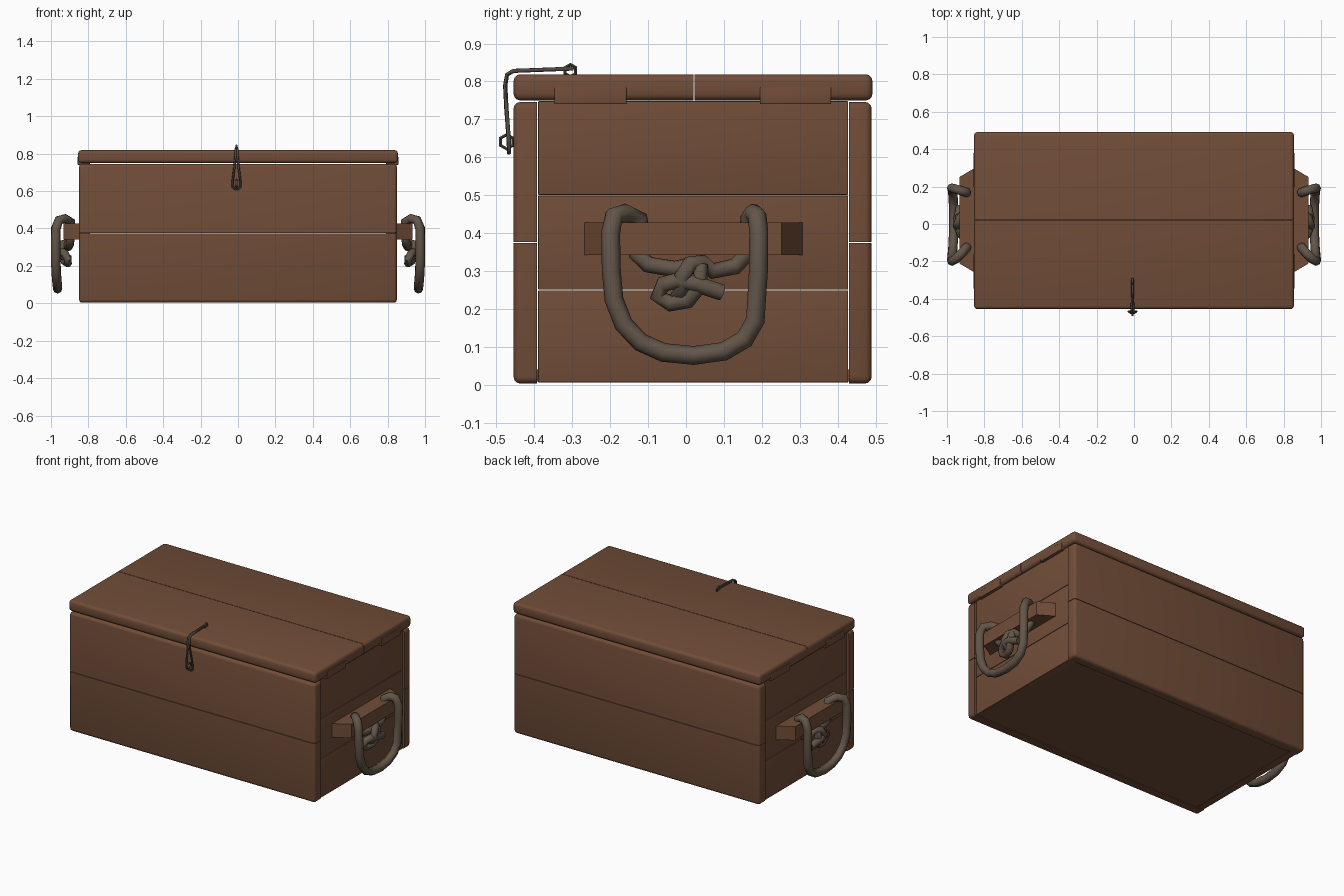
import bpy, bmesh, math
from mathutils import Vector

if "Cube" in bpy.data.objects:
    bpy.data.objects.remove(bpy.data.objects["Cube"])


def mat(name, rgb):
    m = bpy.data.materials.new(name)
    m.diffuse_color = (*rgb, 1)
    m.use_nodes = True
    m.node_tree.nodes["Principled BSDF"].inputs["Base Color"].default_value = m.diffuse_color
    return m


WOOD = mat("brown_wood", (0.165, 0.074, 0.039))
ROPE = mat("grey_rope", (0.125, 0.092, 0.066))
METAL = mat("dark_metal", (0.085, 0.066, 0.052))


def finish(ob, material, angle=40):
    ob.data.materials.clear()
    ob.data.materials.append(material)
    bpy.ops.object.select_all(action='DESELECT')
    ob.select_set(True)
    bpy.context.view_layer.objects.active = ob
    bpy.ops.object.shade_smooth_by_angle(angle=math.radians(angle))


def board(name, lo, hi, bevel=0.0, seams=()):
    """Box from lo to hi; edges lying in a seam plane (axis, value) stay nearly sharp."""
    bm = bmesh.new()
    bmesh.ops.create_cube(bm, size=1)
    for v in bm.verts:
        v.co = Vector(lo[i] if v.co[i] < 0 else hi[i] for i in range(3))
    if bevel:
        flat = lambda e: any(all(abs(v.co[a] - val) < 1e-4 for v in e.verts) for a, val in seams)
        edges = [e for e in bm.edges if not flat(e)]
        bmesh.ops.bevel(bm, geom=edges, offset=bevel, segments=3, profile=0.5, affect='EDGES')
    me = bpy.data.meshes.new(name)
    bm.to_mesh(me)
    bm.free()
    ob = bpy.data.objects.new(name, me)
    bpy.context.collection.objects.link(ob)
    finish(ob, WOOD)
    return ob


def tube(name, pts, radius, material, closed=False, res=2):
    cu = bpy.data.curves.new(name, 'CURVE')
    cu.dimensions = '3D'
    cu.bevel_depth = radius
    cu.bevel_resolution = res
    cu.use_fill_caps = True
    sp = cu.splines.new('POLY')
    sp.points.add(len(pts) - 1)
    for p, co in zip(sp.points, pts):
        p.co = (*co, 1)
    sp.use_cyclic_u = closed
    ob = bpy.data.objects.new(name, cu)
    bpy.context.collection.objects.link(ob)
    bpy.ops.object.select_all(action='DESELECT')
    ob.select_set(True)
    bpy.context.view_layer.objects.active = ob
    bpy.ops.object.convert(target='MESH')
    finish(bpy.context.object, material, 60)


# Front and back planks, two high, rounded on the outside
for name, y0, y1, inner in (("front", -0.455, -0.393, -0.393), ("back", 0.43, 0.49, 0.43)):
    board(name + "_lower_plank", (-0.85, y0, 0.003), (0.85, y1, 0.374), 0.018,
          [(1, inner), (2, 0.374)])
    board(name + "_upper_plank", (-0.85, y0, 0.377), (0.85, y1, 0.746), 0.018,
          [(1, inner), (2, 0.377)])

# Lid: two planks side by side
board("lid_front_plank", (-0.855, -0.455, 0.75), (0.855, 0.0195, 0.819), 0.018, [(1, 0.0195)])
board("lid_back_plank", (-0.855, 0.0225, 0.75), (0.855, 0.492, 0.819), 0.018, [(1, 0.0225)])

# Floor
board("floor", (-0.83, -0.4, 0.008), (0.83, 0.435, 0.04))

# Side panels and tabs that rise into the lid
for s, side in ((1, "right"), (-1, "left")):
    def sided(name, x0, x1, y0, y1, z0, z1, bevel=0.0):
        xs = sorted((s * x0, s * x1))
        return board(side + name, (xs[0], y0, z0), (xs[1], y1, z1), bevel)

    for i, (z0, z1) in enumerate(((0.006, 0.249), (0.251, 0.499), (0.501, 0.748))):
        sided(f"_side_plank_{i + 1}", 0.79, 0.838, -0.39, 0.428, z0, z1, 0.002)
    for y0, y1, n in ((-0.347, -0.157, "front"), (0.195, 0.383, "back")):
        sided(f"_{n}_lid_tab", 0.79, 0.857, y0, y1, 0.74, 0.785, 0.003)

    # Tapered cleat that carries the rope
    cleat = sided("_handle_cleat", 0.83, 0.932, -0.272, 0.312, 0.342, 0.428)
    for v in cleat.data.vertices:
        if abs(v.co.x) > 0.9:
            v.co.y += 0.06 if v.co.y < 0 else -0.06

    # Rope loop, then the two ends tied in a knot below the cleat
    loop = [(.895, -.12, .40), (.895, -.125, .437), (.925, -.16, .453), (.957, -.19, .445),
            (.973, -.199, .40), (.975, -.197, .30), (.975, -.19, .225), (.972, -.165, .16),
            (.968, -.12, .112), (.965, -.06, .085), (.965, .02, .077), (.965, .10, .088),
            (.968, .155, .12), (.972, .183, .17), (.975, .191, .30), (.975, .192, .40),
            (.957, .188, .445), (.925, .178, .453), (.895, .168, .437), (.895, .165, .40)]
    end_a = [(.895, -.13, .40), (.895, -.13, .345), (.90, -.10, .317), (.905, -.03, .305),
             (.915, .01, .315), (.935, .04, .305), (.94, .035, .26), (.925, .005, .222),
             (.91, -.04, .214), (.91, -.075, .235), (.925, -.06, .265), (.94, -.02, .275),
             (.945, .03, .265), (.93, .095, .243)]
    end_b = [(.895, .165, .40), (.895, .16, .345), (.90, .13, .312), (.905, .07, .30),
             (.92, .045, .322), (.94, .01, .318), (.948, -.01, .285), (.93, -.01, .25),
             (.90, -.02, .235)]
    for n, pts in (("loop", loop), ("knot_front", end_a), ("knot_back", end_b)):
        tube(f"{side}_rope_{n}", [(s * x, y, z) for x, y, z in pts],
             0.025 if n == "loop" else 0.022, ROPE)

# Wire hasp: narrow loop hanging over the lid edge
CX = -0.008
half = [(.003, -.30, .834), (.004, -.455, .828), (.005, -.472, .818), (.006, -.477, .79),
        (.011, -.474, .73), (.021, -.468, .65), (.020, -.467, .622), (.010, -.467, .612)]
hasp = [(CX + x, y, z) for x, y, z in half] + [(CX - x, y, z) for x, y, z in reversed(half)]
tube("hasp_wire", hasp, 0.006, METAL, closed=True, res=1)

# Staples holding the hasp on the lid and on the front
for name, cy, cz, r in (("lid_staple", -0.305, 0.829, 0.016), ("front_staple", -0.473, 0.641, 0.019)):
    ring = [(CX, cy + r * math.cos(a), cz + r * math.sin(a))
            for a in (math.radians(60 * i + 30) for i in range(6))]
    tube(name, ring, 0.005, METAL, closed=True, res=1)
